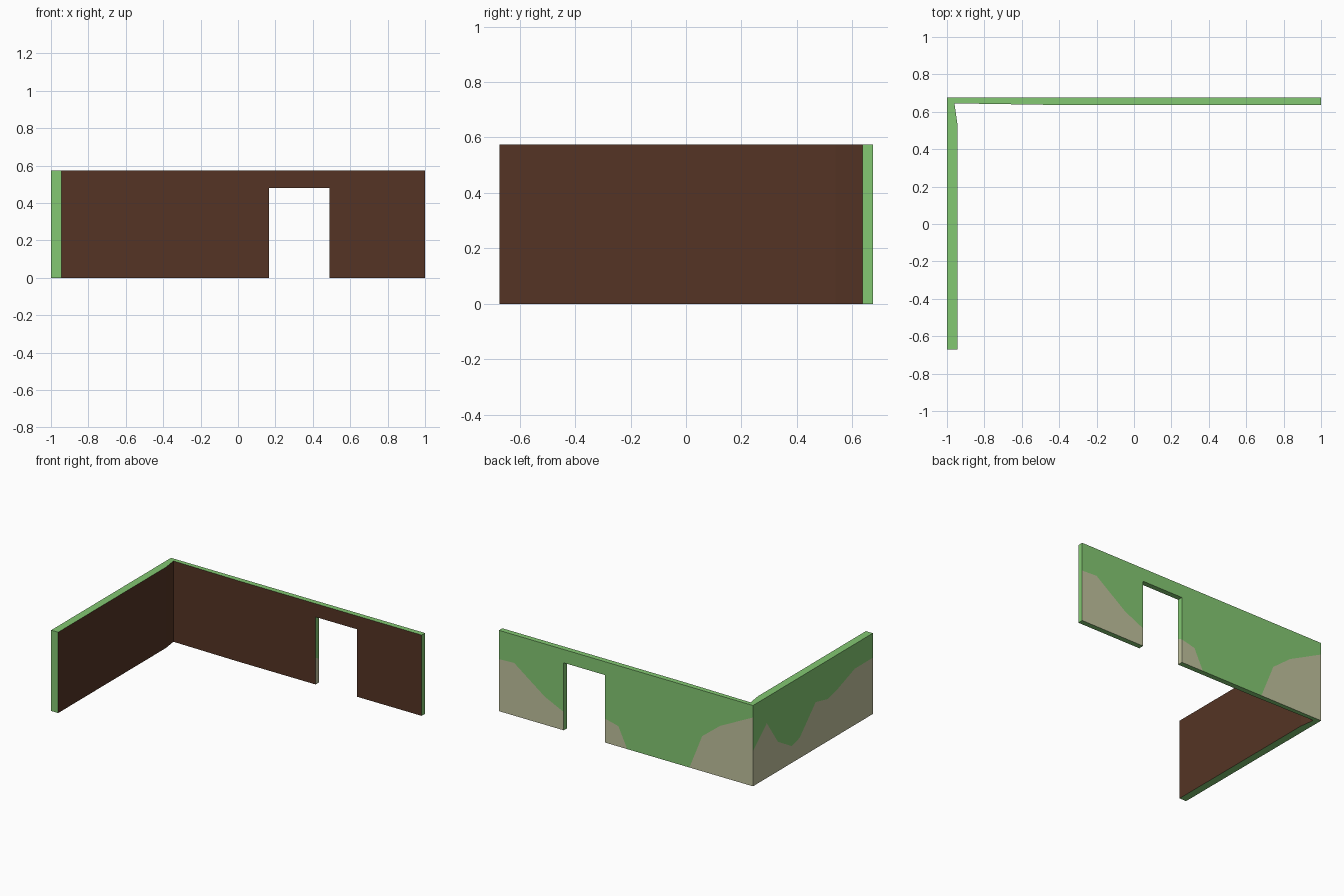
import bpy, bmesh
from mathutils import Vector

if "Cube" in bpy.data.objects:
    bpy.data.objects.remove(bpy.data.objects["Cube"])

H, DOOR_H = 0.575, 0.48          # wall and doorway heights
DOOR_L, DOOR_R = 0.165, 0.49     # doorway sides
OUT_X, OUT_Y, IN_Y = -1.0, 0.675, 0.637


def material(name, rgb):
    m = bpy.data.materials.new(name)
    m.diffuse_color = (*rgb, 1)
    m.use_nodes = True
    m.node_tree.nodes["Principled BSDF"].inputs["Base Color"].default_value = m.diffuse_color
    return m


MATS = [material("green_paint", (0.23, 0.58, 0.17)),
        material("bare_plaster", (0.53, 0.54, 0.34)),
        material("brown_inside", (0.09, 0.034, 0.018))]
GREEN, PLASTER, BROWN = range(3)


def face(bm, pts, mat, normal):
    """Flat face turned to look along the given normal; drops repeated points."""
    pts = [Vector(p) for p in pts]
    pts = [p for i, p in enumerate(pts) if (p - pts[i - 1]).length > 1e-6]
    if len(pts) < 3:
        return
    f = bm.faces.new([bm.verts.new(p) for p in pts])
    f.normal_update()
    if f.normal.dot(Vector(normal)) < 0:
        f.normal_flip()
    f.material_index = mat


def upright(bm, a, b, z0, z1, mat, normal):
    """Upright panel between plan points a and b; z0 and z1 give heights at each end."""
    face(bm, [(*a, z0[0]), (*b, z0[1]), (*b, z1[1]), (*a, z1[0])], mat, normal)


def worn(bm, pts, edge, normal):
    """Painted panel with plaster showing below a ragged edge."""
    for a, b, za, zb in zip(pts, pts[1:], edge, edge[1:]):
        upright(bm, a, b, (0, 0), (za, zb), PLASTER, normal)
        upright(bm, a, b, (za, zb), (H, H), GREEN, normal)


def level(bm, plan, z, up):
    face(bm, [(x, y, z) for x, y in plan], GREEN, (0, 0, up))


def finish(bm, name):
    bmesh.ops.remove_doubles(bm, verts=bm.verts, dist=1e-5)
    me = bpy.data.meshes.new(name)
    for m in MATS:
        me.materials.append(m)
    bm.to_mesh(me)
    bm.free()
    bpy.context.collection.objects.link(bpy.data.objects.new(name, me))


FULL = ((0, 0), (H, H))
HEAD = ((DOOR_H, DOOR_H), (H, H))
corner_out, corner_in = (OUT_X, OUT_Y), (-0.96, 0.645)
bend = (-0.45, IN_Y)

# Back wall with doorway
bm = bmesh.new()
right = [(1, .37), (.88, .375), (.64, .20), (DOOR_R, .13)]
left = [(DOOR_L, .17), (.06, .145), (-.01, 0), (-.5, 0), (-.6, .25), (-.74, .36), (OUT_X, .49)]
for part in (right, left):
    worn(bm, [(x, OUT_Y) for x, _ in part], [z for _, z in part], (0, 1, 0))
upright(bm, (DOOR_L, OUT_Y), (DOOR_R, OUT_Y), *HEAD, GREEN, (0, 1, 0))
upright(bm, corner_in, bend, *FULL, BROWN, (0, -1, 0))
upright(bm, bend, (DOOR_L, IN_Y), *FULL, BROWN, (0, -1, 0))
upright(bm, (DOOR_L, IN_Y), (DOOR_R, IN_Y), *HEAD, BROWN, (0, -1, 0))
upright(bm, (DOOR_R, IN_Y), (1, IN_Y), *FULL, BROWN, (0, -1, 0))
# Wall end, door jambs and lintel
upright(bm, (1, IN_Y), (1, OUT_Y), *FULL, GREEN, (1, 0, 0))
upright(bm, (DOOR_R, IN_Y), (DOOR_R, OUT_Y), (0, 0), (DOOR_H, DOOR_H), GREEN, (-1, 0, 0))
jamb = ((DOOR_L, IN_Y), (DOOR_L, OUT_Y))
upright(bm, *jamb, (0, 0), (.19, .17), PLASTER, (1, 0, 0))
upright(bm, *jamb, (.19, .17), (DOOR_H, DOOR_H), GREEN, (1, 0, 0))
level(bm, [(DOOR_L, IN_Y), (DOOR_R, IN_Y), (DOOR_R, OUT_Y), (DOOR_L, OUT_Y)], DOOR_H, -1)
# Top and underside
level(bm, [corner_out, corner_in, bend, (1, IN_Y), (1, OUT_Y)], H, 1)
level(bm, [corner_out, corner_in, bend, (DOOR_L, IN_Y), (DOOR_L, OUT_Y)], 0, -1)
level(bm, [(DOOR_R, IN_Y), (1, IN_Y), (1, OUT_Y), (DOOR_R, OUT_Y)], 0, -1)
finish(bm, "back_wall")

# Side wall
bm = bmesh.new()
END_Y, IN_X = -0.672, -0.945
side = [(OUT_Y, .25), (.52, .39), (.395, .21), (.24, .12), (.15, .145), (-.03, .33),
        (-.165, .30), (-.28, .33), (-.47, .40), (END_Y, .40)]
worn(bm, [(OUT_X, y) for y, _ in side], [z for _, z in side], (-1, 0, 0))
knee = (IN_X, 0.54)
upright(bm, corner_in, knee, *FULL, BROWN, (1, 0, 0))
upright(bm, knee, (IN_X, END_Y), *FULL, BROWN, (1, 0, 0))
upright(bm, (OUT_X, END_Y), (IN_X, END_Y), *FULL, GREEN, (0, -1, 0))
for z, up in ((H, 1), (0, -1)):
    level(bm, [corner_out, corner_in, knee, (IN_X, END_Y), (OUT_X, END_Y)], z, up)
finish(bm, "side_wall")
